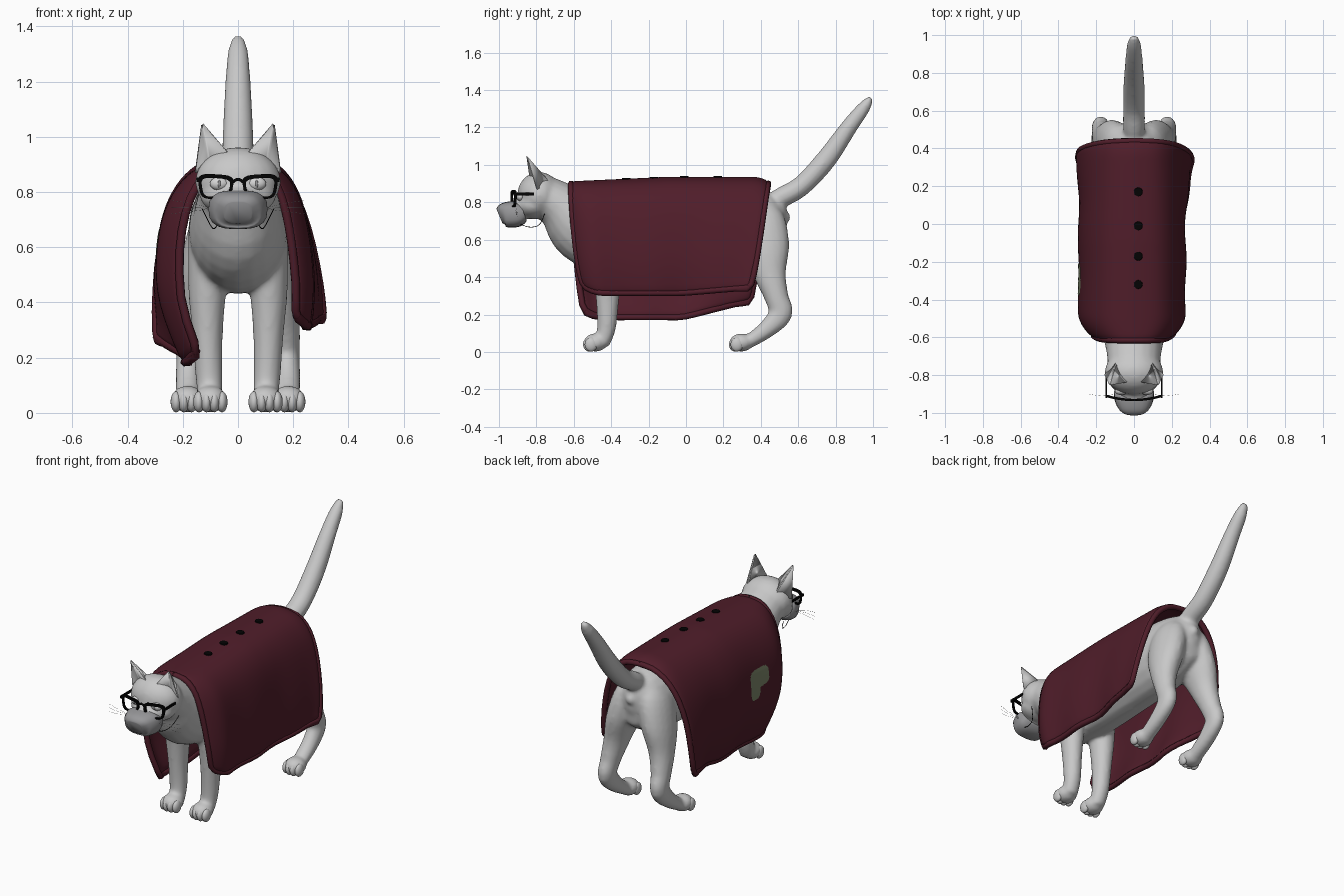
import bpy, bmesh, math
from mathutils import Vector, Matrix

if "Cube" in bpy.data.objects:
    bpy.data.objects.remove(bpy.data.objects["Cube"])


def material(name, r, g, b):
    m = bpy.data.materials.new(name)
    m.use_nodes = True
    m.diffuse_color = (r, g, b, 1)
    m.node_tree.nodes["Principled BSDF"].inputs["Base Color"].default_value = (r, g, b, 1)
    return m


FUR = material("grey fur", .58, .58, .58)
CLOTH = material("maroon cloth", .08, .0125, .023)
MASK = material("mask grey", .31, .31, .32)
BLACK = material("black plastic", .001, .001, .001)
GREEN = material("green patch", .2, .235, .14)
EYE = material("pale eye", .66, .66, .66)


def finish(name, bm, mat, smooth=True):
    bmesh.ops.recalc_face_normals(bm, faces=bm.faces)
    me = bpy.data.meshes.new(name)
    bm.to_mesh(me)
    bm.free()
    me.materials.append(mat)
    for p in me.polygons:
        p.use_smooth = smooth
    ob = bpy.data.objects.new(name, me)
    bpy.context.collection.objects.link(ob)
    return ob


def spline(pts, t):
    """Smooth curve through control tuples, t from 0 to 1."""
    s = min(max(t, 0), 1) * (len(pts) - 1)
    i = min(int(s), len(pts) - 2)
    f = s - i
    a, b, c, d = (pts[max(0, min(k, len(pts) - 1))] for k in range(i - 1, i + 3))
    return [q + .5 * f * (r - p + f * (2*p - 5*q + 4*r - s4 + f * (3*(q - r) + s4 - p)))
            for p, q, r, s4 in zip(a, b, c, d)]


def rounded(a, power):
    """Point on a unit superellipse; lower power is squarer."""
    return [math.copysign(abs(w) ** power, w) for w in (math.cos(a), math.sin(a))]


def loft(bm, pts, n=20, rings=28, power=1):
    """Tube of rings; points are x, y, z, width radius, height radius."""
    samples = [spline(pts, i / rings) for i in range(rings + 1)]
    loops = []
    for i, p in enumerate(samples):
        tan = Vector(samples[min(i + 1, rings)][:3]) - Vector(samples[max(i - 1, 0)][:3])
        up = tan.cross(Vector((1, 0, 0))).normalized()
        loops.append([bm.verts.new(Vector(p[:3]) + Vector((p[3] * c, 0, 0)) + up * p[4] * d)
                      for c, d in (rounded(math.tau * k / n, power) for k in range(n))])
    for a, b in zip(loops, loops[1:]):
        for k in range(n):
            bm.faces.new((a[k], a[(k + 1) % n], b[(k + 1) % n], b[k]))
    bm.faces.new(loops[0])
    bm.faces.new(loops[-1])


def ball(bm, centre, radii):
    mtx = Matrix.Translation(centre) @ Matrix.Diagonal((*radii, 1))
    bmesh.ops.create_uvsphere(bm, u_segments=20, v_segments=14, radius=1, matrix=mtx)


def box(bm, centre, size):
    bmesh.ops.create_cube(bm, size=1, matrix=Matrix.Translation(centre) @ Matrix.Diagonal((*size, 1)))


def wire(name, paths, radius, mat):
    cu = bpy.data.curves.new(name, "CURVE")
    cu.dimensions = "3D"
    cu.bevel_depth = radius
    cu.bevel_resolution = 1
    for path in paths:
        sp = cu.splines.new("POLY")
        sp.points.add(18)
        for i in range(19):
            sp.points[i].co = (*spline(path, i / 18), 1)
    cu.materials.append(mat)
    bpy.context.collection.objects.link(bpy.data.objects.new(name, cu))


# Body: overlapping torso, head, tail and legs fused into one skin
bm = bmesh.new()
toes = bmesh.new()
loft(bm, [(0, .54, .70, .03, .05), (0, .51, .70, .09, .12), (0, .45, .69, .14, .17), (0, .3, .67, .165, .21),
          (0, 0, .66, .17, .22), (0, -.3, .66, .18, .23), (0, -.48, .66, .178, .22),
          (0, -.58, .70, .165, .19), (0, -.68, .785, .145, .13), (0, -.76, .83, .138, .115)])
ball(bm, (0, -.785, .838), (.156, .118, .124))
ball(bm, (0, -.815, .785), (.138, .1, .075))
ball(bm, (0, -.89, .76), (.085, .07, .06))
ball(bm, (0, .53, .72), (.03, .03, .03))
loft(bm, [(0, .42, .77, .05, .05), (0, .51, .825, .058, .055), (0, .62, .89, .058, .054),
          (0, .75, 1.03, .055, .055), (0, .87, 1.2, .046, .045), (0, .95, 1.305, .037, .035),
          (0, .99, 1.36, .02, .015)])
for s in (-1, 1):
    loft(bm, [(s * .09, -.42, .66, .09, .11), (s * .11, -.42, .45, .07, .08),
              (s * .11, -.42, .28, .055, .062), (s * .105, -.425, .13, .049, .05),
              (s * .1, -.45, .04, .045, .04)])
    loft(bm, [(s * .05, .38, .82, .03, .04), (s * .075, .40, .72, .085, .12), (s * .115, .425, .56, .09, .128),
              (s * .15, .45, .41, .07, .086), (s * .17, .485, .29, .055, .064),
              (s * .177, .505, .205, .047, .064), (s * .18, .43, .12, .046, .048),
              (s * .18, .32, .045, .045, .035)])
    for px, py in ((.1, -.485), (.182, .295)):
        ball(bm, (s * px, py, .05), (.061, .064, .049))
        for k in (-1.5, -.5, .5, 1.5):
            ball(toes, (s * px + k * .028, py - .036 + abs(k) * .009, .04), (.02, .034, .038))
body = finish("body", bm, FUR)
finish("toes", toes, FUR)
fuse = body.modifiers.new("fuse", "REMESH")
fuse.mode = "VOXEL"
fuse.voxel_size = .011
fuse.use_smooth_shade = True
relax = body.modifiers.new("relax", "SMOOTH")
relax.iterations = 7

# Ears: pointed with a hollow front
for s, side in ((1, "left"), (-1, "right")):
    bm = bmesh.new()
    tip, outer, inner, back, hollow = [bm.verts.new((s * x, y, z)) for x, y, z in (
        (.134, -.858, 1.062), (.161, -.80, .86), (.025, -.84, .935), (.09, -.715, .9), (.105, -.80, .92))]
    for f in ((tip, outer, back), (tip, back, inner), (tip, hollow, outer),
              (tip, inner, hollow), (outer, hollow, inner, back)):
        bm.faces.new(f)
    bmesh.ops.bevel(bm, geom=list(bm.edges), offset=.006, segments=2, affect="EDGES")
    finish(side + "_ear", bm, FUR)

    bm = bmesh.new()
    ball(bm, (s * .068, -.885, .83), (.034, .02, .024))
    finish(side + "_eye", bm, EYE)
    bm = bmesh.new()
    ball(bm, (s * .068, -.903, .83), (.005, .004, .014))
    finish(side + "_pupil", bm, MASK)

# Face mask with ear loops
bm = bmesh.new()
loft(bm, [(0, -.868, .748, .1, .05), (0, -.9, .738, .107, .068), (0, -.94, .735, .1, .07),
          (0, -.975, .733, .083, .062), (0, -.997, .725, .05, .042)], power=.7)
finish("face_mask", bm, MASK)
wire("mask_loops", [[(s * .07, -.9, .69), (s * .085, -.84, .668), (s * .1, -.785, .68), (s * .13, -.755, .74)]
                    for s in (-1, 1)], .0018, BLACK)
wire("whiskers", [[(s * .09, -.9, .74), (s * .17, -.91, .735 + k * .018), (s * .24, -.9, .73 + k * .03)]
                  for s in (-1, 1) for k in (-.3, .5, 1.3)], .0005, EYE)

# Glasses: two tapered rims, arched bridge and temples
bm = bmesh.new()
for s in (-1, 1):
    rims = []
    for w, h, drop in ((.062, .044, 0), (.05, .033, .003)):
        ring = []
        for k in range(28):
            c, d = rounded(math.tau * k / 28, .55)
            x = .08 + w * c * (1 + .12 * d)
            z = .82 - drop + h * d + .004 * c * d
            ring.append([bm.verts.new((s * x, y + x * x, z)) for y in (-.938, -.925)])
        rims.append(ring)
    o, i = rims
    for k in range(28):
        j = (k + 1) % 28
        for f in ((o[k][0], o[j][0], i[j][0], i[k][0]), (o[k][1], i[k][1], i[j][1], o[j][1]),
                  (o[k][0], o[k][1], o[j][1], o[j][0]), (i[k][0], i[j][0], i[j][1], i[k][1])):
            bm.faces.new(f)
    box(bm, (s * .147, -.867, .844), (.007, .11, .015))
finish("glasses", bm, BLACK, smooth=False)
wire("glasses_bridge", [[(-.024, -.931, .832), (0, -.932, .846), (.024, -.931, .832)]], .006, BLACK)

# Blanket: draped cross-section swept along the back, pinched at the chest and flared at the rear
DRAPE = {1: [(0, .9), (.12, .882), (.2, .8), (.242, .66), (.262, .47), (.25, .315)],
         -1: [(0, .9), (.12, .882), (.215, .8), (.272, .65), (.275, .42), (.185, .185)]}


def drape(s, t, v):
    x, z = spline(DRAPE[s], t)
    pinch = max(0, 1 - v / .12) ** 2
    rear = max(0, (v - .6) / .4)
    x *= 1 - .26 * pinch - .12 * rear * (1 - t)
    x += (.06 * t ** 2 if s > 0 else .11 * t ** 6) * rear ** 1.5
    x += .007 * t ** 2 * math.sin(v * 17 + s) + .02 * t ** 3 * pinch
    z += .025 * min(1, v * 2) * (1 - t) + t ** 4 * (.04 * pinch + (.03 if s > 0 else .09) * rear)
    z -= .025 * max(0, (v - .93) / .07) ** 2 * (1 - t)
    y = -.615 + .07 * t ** 3 + v * (1.055 - .07 * t ** 3 - .1 * t ** 2)
    return Vector((s * x, y, z))


bm = bmesh.new()
N, M = 14, 30
grid = [[bm.verts.new(drape(1 if k >= 0 else -1, abs(k) / N, j / M)) for k in range(-N, N + 1)]
        for j in range(M + 1)]
for a, b in zip(grid, grid[1:]):
    for k in range(2 * N):
        bm.faces.new((a[k], a[k + 1], b[k + 1], b[k]))
blanket = finish("blanket", bm, CLOTH)
thick = blanket.modifiers.new("thickness", "SOLIDIFY")
thick.thickness = .026
thick.offset = 0
blanket.modifiers.new("round", "SUBSURF").levels = 1
blanket.modifiers["round"].render_levels = 1

# Rolled hem around the blanket edge
for s, side in ((1, "left"), (-1, "right")):
    edge = [drape(s, t / 6, 0) for t in range(7)]
    edge += [drape(s, 1, v / 12) for v in range(1, 12)]
    edge += [drape(s, 1 - t / 6, 1) for t in range(7)]
    wire(side + "_hem", [edge[:9], edge[6:19], edge[16:]], .017, CLOTH)

# Green patch on the right flank, laid onto the cloth
bm = bmesh.new()
bmesh.ops.create_grid(bm, x_segments=40, y_segments=40, size=1)
for v in bm.verts:
    v.co = (-.4, -.295 + v.co.x * .09, .585 + v.co.y * .09)


def outside(f):
    y, z = f.calc_center_median().yz
    top = (abs(y + .295) / .085) ** 4 + (abs(z - .615) / .055) ** 4 < 1
    leg = ((y + .255) / .045) ** 4 + ((z - .575) / .08) ** 4 < 1
    return not (top or leg)


bmesh.ops.delete(bm, geom=[f for f in bm.faces if outside(f)], context="FACES")
patch = finish("patch", bm, GREEN)
wrap = patch.modifiers.new("lay", "SHRINKWRAP")
wrap.target = blanket
wrap.wrap_method = "PROJECT"
wrap.use_project_x = True
wrap.use_positive_direction = True
wrap.offset = .004
wrap.wrap_mode = "ABOVE_SURFACE"

# Row of buttons along the spine
bm = bmesh.new()
for y in (.17, -.01, -.17, -.32):
    top = drape(1, .05, (y + .615) / 1.055).z + .013
    bmesh.ops.create_cone(bm, cap_ends=True, segments=20, radius1=.024, radius2=.022, depth=.008,
                          matrix=Matrix.Translation((.022, y, top + .001)))
finish("buttons", bm, BLACK, smooth=False)
